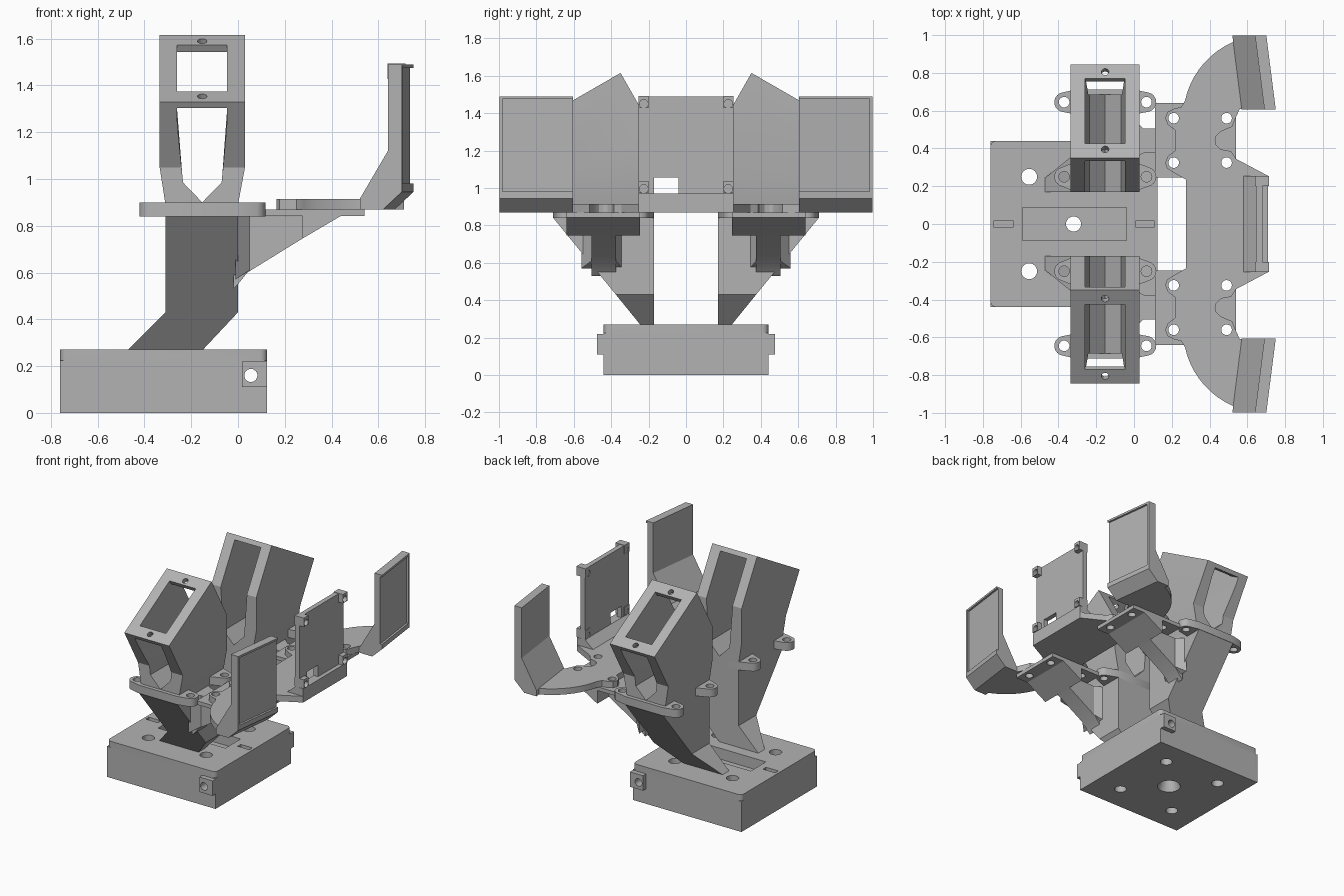
import bpy, bmesh, math
from mathutils import Vector

if "Cube" in bpy.data.objects:
    bpy.data.objects.remove(bpy.data.objects["Cube"])

grey = bpy.data.materials.new("plain grey")
grey.diffuse_color = (0.45, 0.45, 0.45, 1)
grey.use_nodes = True
grey.node_tree.nodes["Principled BSDF"].inputs["Base Color"].default_value = grey.diffuse_color


def finish(name, bm):
    bmesh.ops.recalc_face_normals(bm, faces=bm.faces)
    me = bpy.data.meshes.new(name)
    bm.to_mesh(me)
    bm.free()
    me.materials.append(grey)
    ob = bpy.data.objects.new(name, me)
    bpy.context.collection.objects.link(ob)
    return ob


def hull(name, pts):
    bm = bmesh.new()
    for p in pts:
        bm.verts.new(p)
    r = bmesh.ops.convex_hull(bm, input=bm.verts)
    junk = [g for g in r["geom_interior"] if isinstance(g, bmesh.types.BMVert)]
    bmesh.ops.delete(bm, geom=junk, context='VERTS')
    bmesh.ops.dissolve_limit(bm, angle_limit=0.01, verts=bm.verts, edges=bm.edges)
    return finish(name, bm)


def rect(x0, x1, y0, y1, z):
    return [(x, y, z) for x in (x0, x1) for y in (y0, y1)]


def box(name, x0, x1, y0, y1, z0, z1):
    return hull(name, rect(x0, x1, y0, y1, z0) + rect(x0, x1, y0, y1, z1))


def prism(name, bottom, offset):
    """Extrude a closed outline of 3D points by an offset."""
    bm = bmesh.new()
    f = bm.faces.new([bm.verts.new(p) for p in bottom])
    r = bmesh.ops.extrude_face_region(bm, geom=[f], use_keep_orig=True)
    vs = [g for g in r["geom"] if isinstance(g, bmesh.types.BMVert)]
    bmesh.ops.translate(bm, verts=vs, vec=offset)
    return finish(name, bm)


def disc(x, y, r, z, n=24):
    return [(x + r * math.cos(2 * math.pi * i / n), y + r * math.sin(2 * math.pi * i / n), z) for i in range(n)]


def rod(a, b, r1, r2=None):
    """Round cutter between two points."""
    a, b = Vector(a), Vector(b)
    q = (b - a).to_track_quat('Z', 'Y')
    pts = [a + q @ Vector(p) for p in disc(0, 0, r1, 0)]
    pts += [b + q @ Vector(p) for p in disc(0, 0, r2 or r1, 0)]
    return hull("cutter", pts)


def apply(ob, mod):
    bpy.context.view_layer.objects.active = ob
    bpy.ops.object.modifier_apply(modifier=mod.name)


def boolean(ob, others, op='DIFFERENCE'):
    for c in others:
        m = ob.modifiers.new("bool", 'BOOLEAN')
        m.operation, m.solver, m.object = op, 'EXACT', c
        apply(ob, m)
        bpy.data.objects.remove(c)
    return ob


def mirror(ob):
    m = ob.modifiers.new("mirror", 'MIRROR')
    m.use_axis = (False, True, False)
    apply(ob, m)


# Base block with chamfered lid, side lugs, pocket, slots and holes
base = box("base", -.76, .125, -.44, .44, 0, .225)
lid = hull("lid", [p for z in (.22, .27) for cx, cy in ((-.73, .41), (-.73, -.41), (.095, .41), (.095, -.41))
                   for p in disc(cx, cy, .03, z, 16)])
lugs = box("lugs", .018, .125, -.475, .475, .11, .22)
boolean(base, [lid, lugs], 'UNION')
cuts = [box("cutter", -.59, -.04, -.088, .088, .19, .4),
        box("cutter", -.74, -.64, -.018, .018, .23, .4),
        box("cutter", .01, .105, -.018, .018, .23, .4),
        rod((-.32, 0, -.1), (-.32, 0, .4), .04),
        rod((-.32, 0, -.01), (-.32, 0, .1), .085, .04),
        rod((.055, -1, .16), (.055, 1, .16), .028)]
cuts += [rod((x, y, -.1), (x, y, .4), .042) for x in (-.555, -.085) for y in (-.25, .25)]
boolean(base, cuts)

# Slanted legs
leg = hull("leg_foot", rect(-.47, -.15, .17, .245, .27) + rect(-.31, 0, .17, .375, .43))
mirror(leg)
mirror(hull("leg", rect(-.31, 0, .17, .375, .43) + rect(-.31, 0, .17, .71, .84)))

# Flange with four screw ears
flange = box("flange", -.31, 0, .17, .71, .84, .9)
ears = [hull("ears", [p for x in (-.37, .066) for z in (.84, .9) for p in disc(x, y, .052, z)] +
             [p for z in (.84, .9) for p in rect(-.31, 0, y0, y1, z)])
        for y, y0, y1 in ((.645, .58, .712), (.25, .17, .33))]
boolean(flange, ears, 'UNION')
boolean(flange, [rod((x, y, .8), (x, y, 1), .028) for x in (-.37, .066) for y in (.25, .645)])
mirror(flange)

# Tilted open holder: tapered neck, frame with a pointed window through it
holder = hull("holder", [(x, y, z) for x in (-.335, .03) for y, z in
                         ((.17, 1.05), (.17, 1.30), (.35, 1.615), (.845, 1.33), (.685, 1.05))])
neck = hull("neck", rect(-.335, .03, .17, .685, 1.05) + rect(-.31, 0, .17, .685, .92) +
            rect(-.31, 0, .17, .685, .89))
boolean(holder, [neck], 'UNION')
window = hull("cutter", [(x, y, z) for x in (-.26, -.047) for y, z in ((.05, 1.745), (.95, 1.235), (.05, 1.3))] +
              [(x, y, .985) for x in (-.235, -.07) for y in (.05, .95)] +
              [(-.153, y, .9) for y in (.05, .95)])
top_window = hull("cutter", [(x, y + d * .5, 1.615 - (y - .35) * .577 + d * .866)
                             for x in (-.26, -.047) for y in (.425, .77) for d in (-.1, .1)])
cuts = [window, top_window]
for y in (.395, .805):
    z = 1.615 - (y - .35) * .577
    cuts.append(rod((-.153, y - .05, z - .087), (-.153, y + .05, z + .087), .02))
boolean(holder, cuts)
mirror(holder)

# Gusset that carries the bracket
mirror(prism("gusset_stem", [(x, .375, z) for x, z in
       ((-.02, .53), (0, .55), (.04, .6), (.275, .745), (.275, .84), (-.02, .84))], (0, .13, 0)))
mirror(hull("gusset_flare", [(-.01, y, z) for y in (.34, .56) for z in (.57, .84)] +
            [(.05, y, z) for y in (.375, .505) for z in (.61, .84)]))
pad = prism("gusset_head", [(x, .245, z) for x, z in
            ((.275, .745), (.44, .842), (.54, .842), (.54, .87), (.11, .87), (.11, .842), (.275, .842))],
            (0, .395, 0))
boolean(pad, [rod((x, y, .7), (x, y, 1), .028) for x in (.21, .49) for y in (.325, .56)])
mirror(pad)

# Bracket plate with lugs, notch and curved outer arms
outline = [(.275, 0), (.275, .235), (.205, .275), (.175, .295), (.165, .325), (.18, .36), (.22, .39),
           (.22, .495), (.18, .525), (.165, .56), (.178, .593), (.21, .61), (.25, .62)]
outline += [(.70 + .44 * math.cos(math.radians(a)), .56 + .44 * math.sin(math.radians(a)))
            for a in range(168, 107, -6)]
outline += [(.59, .985), (.64, .61), (.56, .61), (.54, .565), (.52, .515), (.46, .49), (.435, .465),
            (.43, .443), (.435, .42), (.46, .395), (.515, .385), (.54, .345), (.71, .255), (.71, 0)]
plate = prism("bracket_plate", [(x, y, .87) for x, y in outline], (0, 0, .045))
boolean(plate, [rod((x, y, .8), (x, y, 1), .028) for x in (.21, .49) for y in (.325, .56)])
mirror(plate)


# Outer panels, angled inward, with a lipped recess open on the inner end
def skew(points):
    return [(x - (y - .61) * .128, y, z) for x, y, z in points]


section = ((.57, .87), (.57, .915), (.69, 1.12), (.69, 1.49), (.75, 1.49), (.75, .945), (.67, .87))
panel = prism("outer_panel", skew([(x, .605, z) for x, z in section]), (-.05, .393, 0))
recess = hull("cutter", skew([(x, y, z) for x in (.735, .8) for y in (.5, .98) for z in (.98, 1.475)]))
boolean(panel, [recess])
mirror(panel)

# Centre panel with foot, corner bosses and cable notch
centre = box("centre_panel", .645, .68, -.255, .255, .9, 1.49)
boolean(centre, [box("cutter", .5, .8, -.17, -.04, .97, 1.055)])
prism("centre_foot", [(x, -.255, z) for x, z in
      ((.58, .87), (.58, .915), (.645, .97), (.71, .97), (.71, .87))], (0, .51, 0))
for z in (1.005, 1.46):
    boss = box("corner_boss", .64, .715, .2, .255, z - .033, z + .033)
    boolean(boss, [rod((.5, .226, z - .01), (.9, .226, z - .01), .023)])
    mirror(boss)

# Keep edges sharp, round holes smooth
for ob in bpy.context.scene.objects:
    ob.select_set(True)
bpy.ops.object.shade_smooth_by_angle(angle=math.radians(25))
